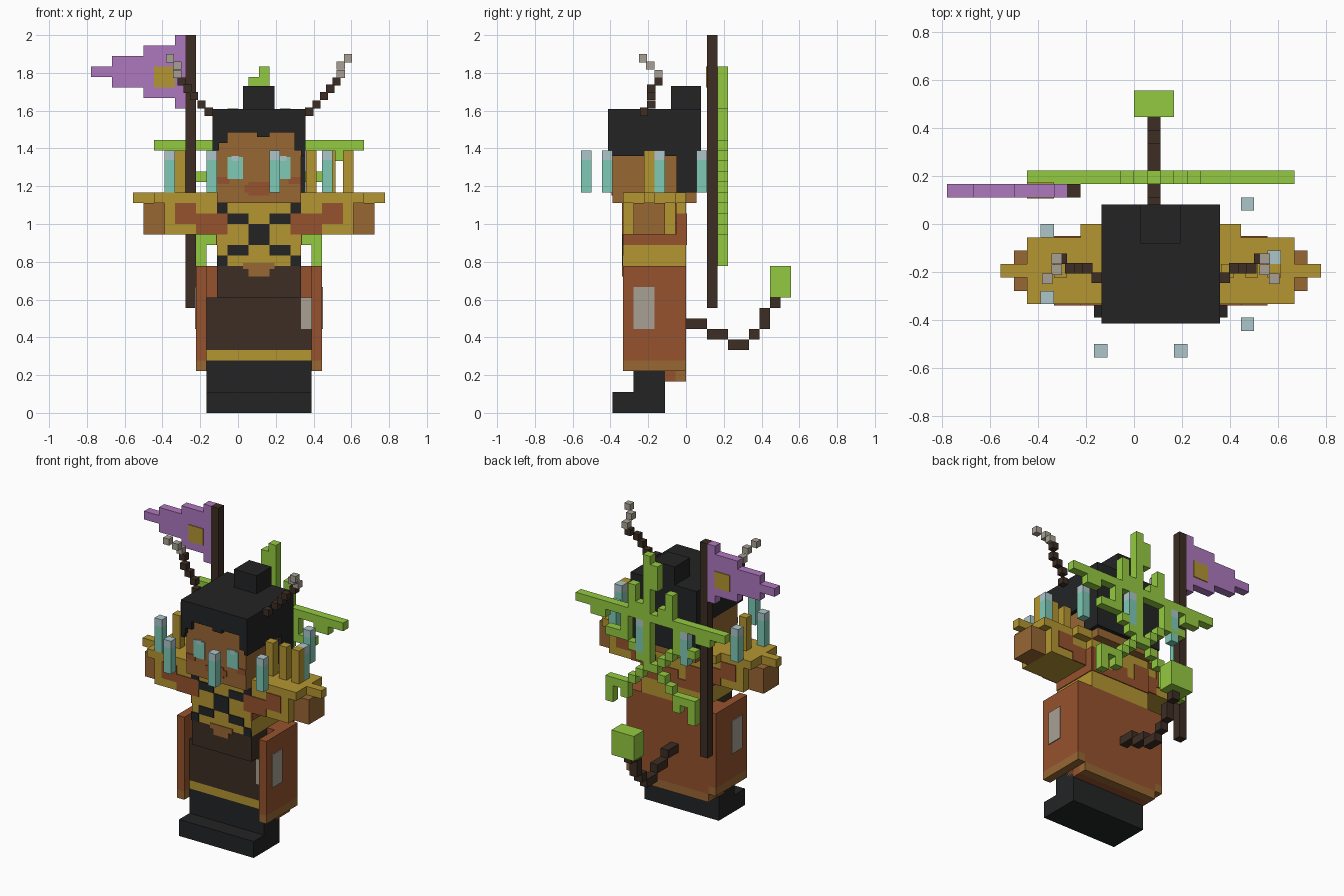
import bpy, bmesh
from mathutils import Matrix, Vector

if "Cube" in bpy.data.objects:
    bpy.data.objects.remove(bpy.data.objects["Cube"])

U = 1 / 18      # one block edge
CX = 2          # the figure is mirrored about this block column
P = 0.1         # thickness of painted plates, in blocks


def srgb(r, g, b):
    f = lambda c: c / 12.92 if c <= 0.04045 else ((c + 0.055) / 1.055) ** 2.4
    return (f(r / 255), f(g / 255), f(b / 255), 1)


COLOURS = {
    "black": (35, 36, 37), "gold": (180, 150, 50), "rust": (150, 82, 45),
    "skin": (152, 103, 52), "dark_brown": (60, 45, 35), "purple": (174, 120, 190),
    "green": (148, 202, 65), "aqua": (126, 202, 182), "ice": (172, 198, 202),
    "stone": (168, 160, 148),
}
MATS = {}
for n, c in COLOURS.items():
    MATS[n] = bpy.data.materials.new(n)
    MATS[n].diffuse_color = srgb(*c)


def part(name, colour, *boxes, mirror=False):
    """One object from boxes (x0, x1, y0, y1, z0, z1) in block units."""
    boxes = list(boxes)
    if mirror:
        boxes += [(2 * CX - b[1], 2 * CX - b[0], *b[2:]) for b in boxes]
    bm = bmesh.new()
    for x0, x1, y0, y1, z0, z1 in boxes:
        m = Matrix.Translation(Vector((x0 + x1, y0 + y1, z0 + z1)) * U / 2)
        m = m @ Matrix.Diagonal(((x1 - x0) * U, (y1 - y0) * U, (z1 - z0) * U, 1))
        bmesh.ops.create_cube(bm, size=1, matrix=m)
    me = bpy.data.meshes.new(name)
    bm.to_mesh(me)
    bm.free()
    me.materials.append(MATS[colour])
    bpy.context.collection.objects.link(bpy.data.objects.new(name, me))


def front(y, *rects):
    """Painted plates on a front face at y, from (x0, x1, z0, z1)."""
    return [(a, b, y - P, y + P, c, d) for a, b, c, d in rects]


# Boots, legs and skirt
part("boots", "black", (-3, 7, -7, -2, 0, 2))
part("legs", "black", (-3, 7, -5, -2, 2, 5))
part("skirt_hem", "gold", (-3, 7, -5, -2, 5, 6))
part("skirt", "dark_brown", (-3, 7, -5, -2, 6, 11))
part("waist", "dark_brown", (-2, 6, -6, -1, 11, 14))

# Robe panels hanging at the sides and back
part("side_panel", "rust", (-4, -3, -6, 0, 5, 14), mirror=True)
part("side_panel_trim", "skin", (-4, -3, -6, 0, 4, 5), mirror=True)
part("back_panel", "rust", (-3, 7, -3, 0, 4, 14), (-3, 7, -3, -1, 3, 4))
part("back_panel_trim", "skin", (-3, 7, -1, 0, 3, 4))
part("robe_patch", "stone", (-4 - P, -4 + P, -5, -3, 8, 12), mirror=True)
part("skirt_patch", "stone", *front(-5, (6, 7, 8, 11)))

# Torso with chequered chest
part("torso", "gold", (-2, 6, -6, 0, 14, 20), (-4, 8, -6, 0, 20, 21))
part("chest_checks", "black", *front(-6, (-2, -1, 19, 20), (-1, 1, 18, 19), (1, 2, 16, 18),
                                     (-1, 1, 15, 16), (-2, -1, 14, 15)), mirror=True)
part("belly", "skin", *front(-6, (1, 3, 13, 14), (0.5, 3.5, 13.7, 14.3)))
part("torso_side_band", "rust", (-2 - P, -2 + P, -6, 0, 16, 17),
     (-2 - P, -2 + P, -1, 0, 17, 19), mirror=True)
part("back_pattern", "rust", (-2, 6, -P, P, 16, 17), (-2, 0, -P, P, 17, 19),
     (4, 6, -P, P, 17, 19), (1, 3, -P, P, 17, 18))

# Arms and shoulder guards
part("arm", "gold", (-7, -2, -6, -1, 17, 20), mirror=True)
part("shoulder_guard", "gold", (-8, -4, -6, -1, 20, 21), (-10, -8, -4, -3, 20, 21), mirror=True)
part("hand", "skin", (-9, -7, -5, -2, 17, 20), mirror=True)
part("sleeve", "rust", *front(-6, (-6, -4, 18, 20), (-4, -1, 17, 19)),
     *[(a, b, -1 - P, -1 + P, c, d) for a, b, c, d in ((-6, -4, 18, 20), (-4, -2, 17, 19))],
     mirror=True)
part("shoulder_spikes", "gold", *[(x, x + 1, -4, -3, 21, 25) for x in (-6, 6.5, 8.3, 10)])

# Head and face
part("head", "skin", (-2, 6, -7, 1, 20, 28))
part("eyes", "aqua", *front(-7, (-1, 0.5, 22.3, 24.4)), mirror=True)
part("eye_glints", "ice", *front(-7.04, (-0.6, 0.1, 24, 24.5)), mirror=True)
part("cheeks", "rust", *front(-7, (-2, -0.8, 21.8, 22.5)), mirror=True)
part("mouth", "rust", *front(-7, (1, 3, 20.7, 22), (0.6, 3.4, 21, 21.7)))

# Hair shell, fringe and bun
part("hair", "black",
     (-2.45, 6.45, -7.45, 1.45, 26.7, 28.95),
     (-2.45, 6.45, -0.9, 1.45, 21, 26.7),
     (-2.45, -2, -7.45, -0.9, 24.5, 26.7), (6, 6.45, -7.45, -0.9, 24.5, 26.7))
part("fringe", "black", (-2.45, -1.8, -7.45, -7, 25, 26.7), (-1.8, -1, -7.45, -7, 25.7, 26.7),
     (1.8, 3, -7.45, -7, 26.3, 26.7), (5.4, 6.45, -7.45, -7, 25, 26.7))
part("bun", "black", (0.5, 3.5, -1.45, 1.45, 28.95, 31.15))

# Thin stepped hair strands with beads, (x, y, z) of the lower corner
S = 0.78
strand = [(6.4, -4.4, 28.3), (7.1, -3.7, 29), (7.8, -3.7, 29.8), (8.4, -3.7, 30.5), (9, -3, 31.2)]
beads = [(9.4, -3, 31.9), (9.4, -3.8, 32.7), (10.1, -4.5, 33.4)]
for name, col, pts in (("strand", "dark_brown", strand), ("strand_beads", "stone", beads)):
    part(name, col, *[(x, x + S, y, y + S, z, z + S) for x, y, z in pts], mirror=True)

# Ring of floating crystals
ring = [(-7, -1), (-7, -6), (-3, -10), (3, -10), (8, -8), (8, 1), (10, -3), (-3, 3), (3, 3)]
part("crystals", "aqua", *[(x, x + 1, y, y + 1, 21, 24.1) for x, y in ring])
part("crystal_tips", "ice", *[(x, x + 1, y, y + 1, 24.1, 25) for x, y in ring])

# Banner
part("banner_pole", "dark_brown", (-5, -4, 2, 3, 10, 36))
part("banner", "purple", (-6, -5, 2, 3, 29, 36), (-9, -6, 2, 3, 30, 35),
     (-12, -9, 2, 3, 31, 34), (-14, -12, 2, 3, 32, 33))
part("banner_emblem", "gold", (-8, -6, 2 - P, 3 + P, 31, 33))

# Green lattice behind the back, (x0, x1, z0, z1)
lattice = [(-8, 2, 25, 26), (-6, -4, 24, 25), (-4, -3, 22, 23), (-3, -1, 22, 23), (-2, -1, 23, 25),
           (-1, 0, 21, 22), (0, 1, 20, 21), (1, 2, 19, 20), (0, 1, 18, 19),
           (-1, 0, 17, 18), (-3, -1, 16, 17), (-4, -3, 14, 17), (-2, -1, 15, 16),
           (-1, 0, 26, 29), (0, 1, 26, 27)]
part("lattice", "green", *[(a, b, 3, 4, c, d) for a, b, c, d in lattice], mirror=True)
part("lattice_spire", "green", (2, 3, 3, 4, 20, 33), (1, 2, 3, 4, 29, 32))

# Tail with a block tip, (y0, y1, z0, z1)
tail = [(0, 2, 8, 9), (2, 4, 7, 8), (4, 6, 6, 7), (6, 7, 7, 8), (7, 8, 8, 10), (8, 9, 10, 11)]
part("tail", "dark_brown", *[(1, 2, *t) for t in tail])
part("tail_tip", "green", (0, 3, 8, 10, 11, 14))

for m in bpy.data.materials:
    if m.users and not m.is_grease_pencil:
        m.use_nodes = True
        m.node_tree.nodes["Principled BSDF"].inputs["Base Color"].default_value = m.diffuse_color
